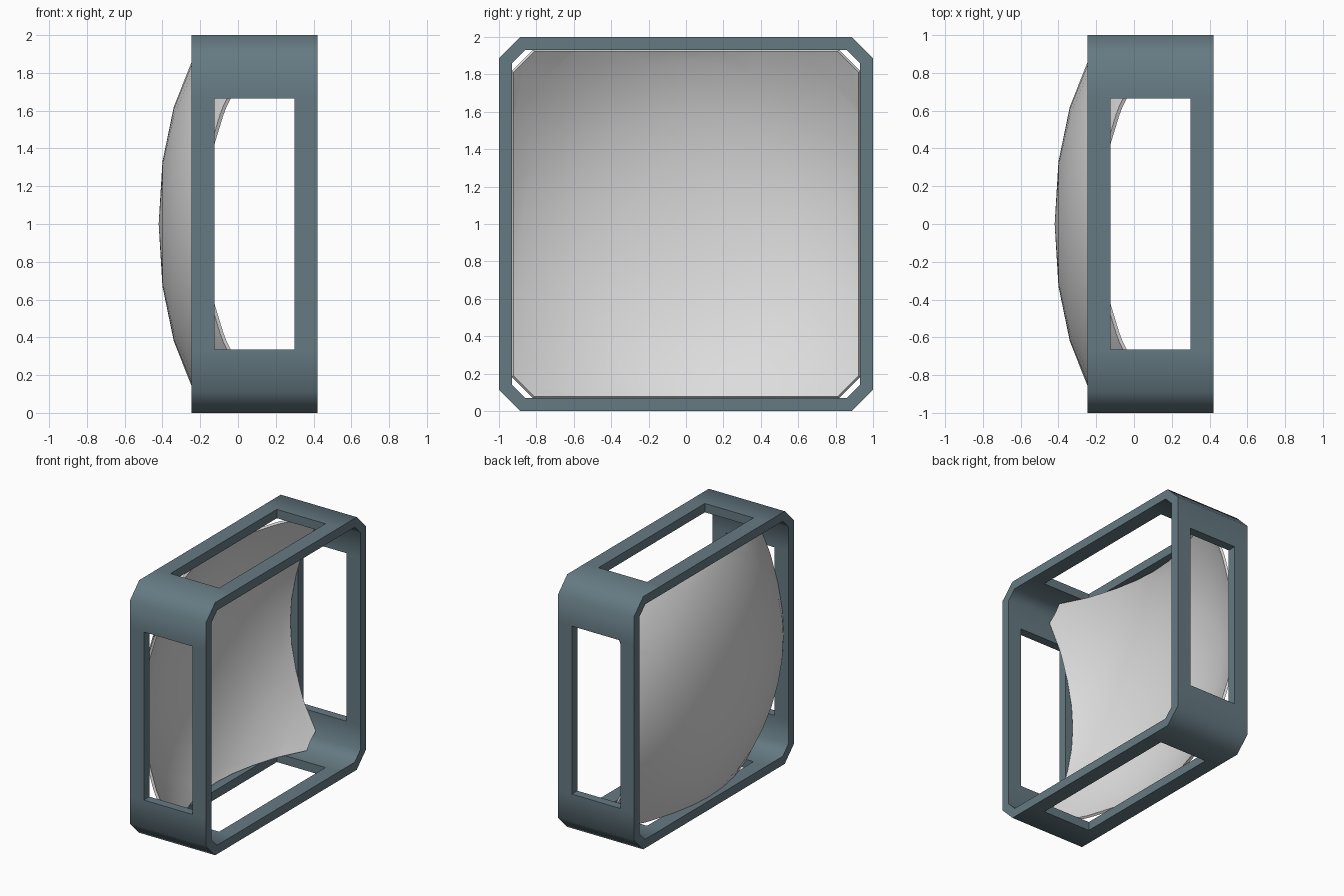
import bpy, bmesh, math
from mathutils import Vector

if "Cube" in bpy.data.objects:
    bpy.data.objects.remove(bpy.data.objects["Cube"])


def material(name, rgb):
    m = bpy.data.materials.new(name)
    m.diffuse_color = (*rgb, 1)
    m.use_nodes = True
    m.node_tree.nodes["Principled BSDF"].inputs["Base Color"].default_value = m.diffuse_color
    return m


def make_object(name, bm, mat):
    me = bpy.data.meshes.new(name)
    bm.to_mesh(me)
    bm.free()
    me.materials.append(mat)
    ob = bpy.data.objects.new(name, me)
    bpy.context.collection.objects.link(ob)
    return ob


def activate(ob):
    bpy.ops.object.select_all(action='DESELECT')
    ob.select_set(True)
    bpy.context.view_layer.objects.active = ob


def smooth(ob, degrees):
    activate(ob)
    bpy.ops.object.shade_smooth_by_angle(angle=math.radians(degrees))


slate = material("slate blue grey", (0.13, 0.195, 0.225))
silver = material("light grey", (0.72, 0.72, 0.72))

# Square frame with chamfered corners and a window in each side
XS = [-0.245, -0.125, 0.30, 0.42]


def ring(half, flat):
    """Sixteen points round the frame, four along each side."""
    pts = []
    for k in range(4):
        c, s = [(1, 0), (0, 1), (-1, 0), (0, -1)][k]
        for t in (-flat, -0.665, 0.665, flat):
            pts.append((half * c - t * s, half * s + t * c))
    return pts


bm = bmesh.new()
outer, inner = [[[bm.verts.new((x, y, z + 1)) for x in XS] for y, z in ring(*dims)]
                for dims in ((1.0, 0.885), (0.93, 0.86))]
for i in range(16):
    n = (i + 1) % 16
    for j in range(3):
        if i % 4 == 1 and j == 1:        # window opening
            continue
        for g in (outer, inner):
            bm.faces.new((g[i][j], g[n][j], g[n][j + 1], g[i][j + 1]))
    for j in (0, 3):                     # front and back rims
        bm.faces.new((outer[i][j], outer[n][j], inner[n][j], inner[i][j]))
    if i % 4 == 1:                       # window jambs
        loop = [(i, 1), (n, 1), (n, 2), (i, 2)]
        for (a, b), (c, d) in zip(loop, loop[1:] + loop[:1]):
            bm.faces.new((outer[a][b], outer[c][d], inner[c][d], inner[a][b]))
bmesh.ops.recalc_face_normals(bm, faces=bm.faces)
frame = make_object("square_frame", bm, slate)
smooth(frame, 50)

# Curved dish: lathed about the x axis, then trimmed to a chamfered square
PROFILE = [(0.33, -0.40), (0.62, -0.34), (0.88, -0.237), (1.10, -0.095), (1.36, 0.11)]
SEG = 32
bm = bmesh.new()
tip = bm.verts.new((-0.42, 0, 1))
rings = [[bm.verts.new((x, r * math.cos(2 * math.pi * k / SEG),
                        1 + r * math.sin(2 * math.pi * k / SEG))) for k in range(SEG)]
         for r, x in PROFILE]
for k in range(SEG):
    n = (k + 1) % SEG
    bm.faces.new((tip, rings[0][n], rings[0][k]))
    for a, b in zip(rings, rings[1:]):
        bm.faces.new((a[k], a[n], b[n], b[k]))
for k in range(8):
    ang = k * math.pi / 4
    normal = Vector((0, math.cos(ang), math.sin(ang)))
    dist = 0.932 if k % 2 == 0 else 1.75 / math.sqrt(2)
    bmesh.ops.bisect_plane(bm, geom=bm.verts[:] + bm.edges[:] + bm.faces[:], dist=1e-5,
                           plane_co=Vector((0, 0, 1)) + normal * dist,
                           plane_no=normal, clear_outer=True)
dish = make_object("curved_dish", bm, silver)
mod = dish.modifiers.new("thickness", 'SOLIDIFY')
mod.thickness = 0.02
mod.offset = -1
activate(dish)
bpy.ops.object.modifier_apply(modifier=mod.name)
smooth(dish, 35)
